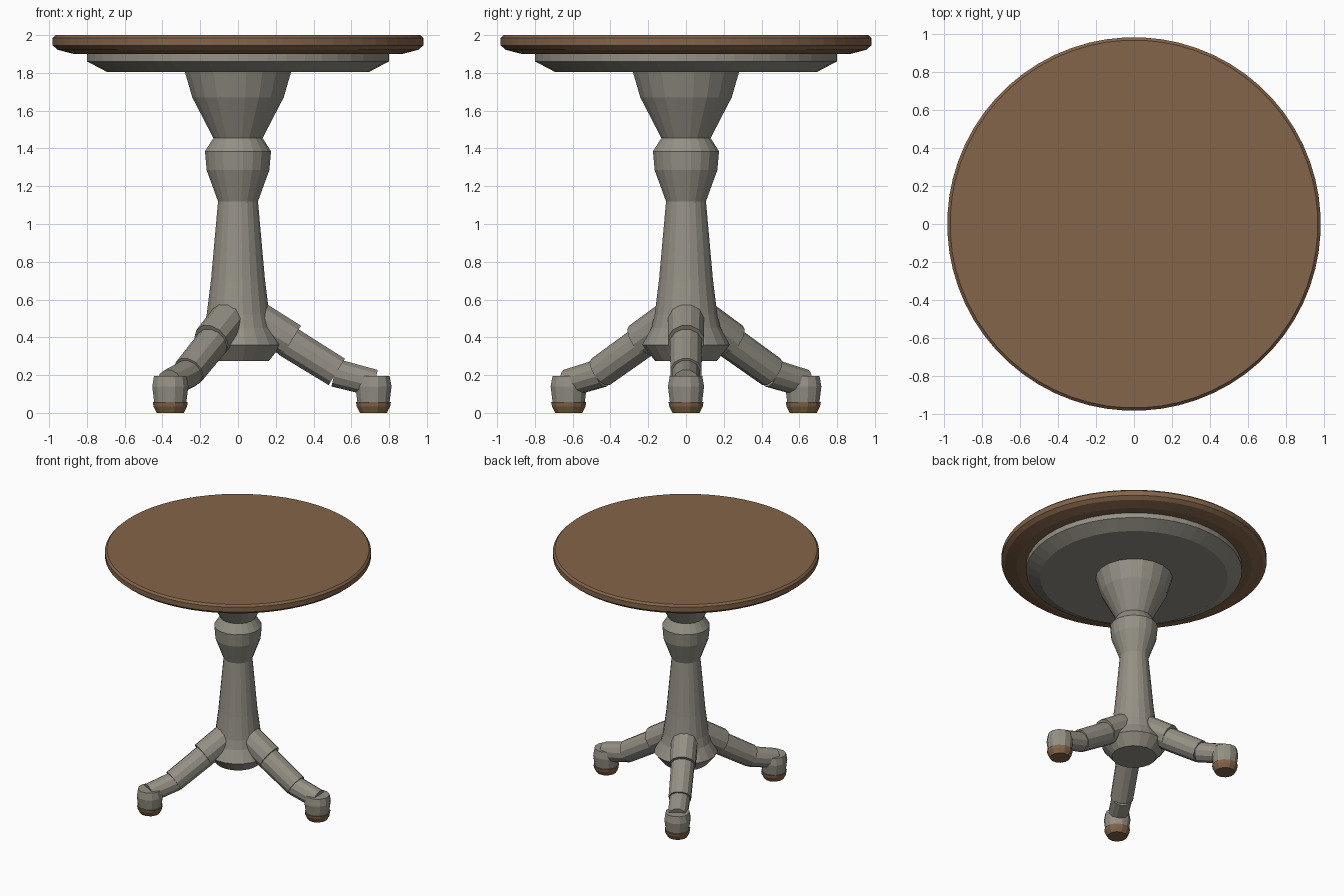
import bpy
import bmesh
from math import cos, sin, pi, radians
from mathutils import Vector, Matrix

if "Cube" in bpy.data.objects:
    bpy.data.objects.remove(bpy.data.objects["Cube"])


def make_material(name, color):
    mat = bpy.data.materials.new(name)
    mat.use_nodes = True
    mat.diffuse_color = color
    mat.node_tree.nodes["Principled BSDF"].inputs["Base Color"].default_value = color
    return mat


WOOD = make_material("brown wood", (0.23, 0.128, 0.067, 1))
STONE = make_material("warm grey", (0.30, 0.28, 0.235, 1))


def lathe(name, profile, sides, mat, matrix=Matrix()):
    """Capped, flat-shaded solid turned from (radius, height) points, bottom to top."""
    bm = bmesh.new()
    rings = []
    for r, z in profile:
        angles = [2 * pi * (i + 0.5) / sides for i in range(sides)]
        rings.append([bm.verts.new(matrix @ Vector((r * cos(a), r * sin(a), z))) for a in angles])
    for low, high in zip(rings, rings[1:]):
        for i in range(sides):
            j = (i + 1) % sides
            bm.faces.new((low[i], low[j], high[j], high[i]))
    bm.faces.new(rings[0][::-1])
    bm.faces.new(rings[-1])
    mesh = bpy.data.meshes.new(name)
    bm.to_mesh(mesh)
    bm.free()
    mesh.materials.append(mat)
    obj = bpy.data.objects.new(name, mesh)
    bpy.context.collection.objects.link(obj)
    return obj


def tube(name, start, end, r0, r1, turn):
    """Tapered leg piece between two (outward, height) points, turned about z."""
    a, b = Vector((start[0], 0, start[1])), Vector((end[0], 0, end[1]))
    axis = b - a
    matrix = turn @ Matrix.Translation(a) @ axis.to_track_quat("Z", "Y").to_matrix().to_4x4()
    return lathe(name, [(r0, 0), (r1, axis.length)], 12, STONE, matrix)


# Table top and the plate under it
lathe("table_top", [(0.87, 1.9), (0.955, 1.922), (0.982, 1.945), (0.982, 1.985), (0.967, 2.0)], 64, WOOD)
lathe("under_plate", [(0.695, 1.805), (0.8, 1.86), (0.8, 1.905)], 48, STONE)

# Turned column
lathe("column", [(0.165, 0.275), (0.235, 0.36), (0.185, 0.45), (0.168, 0.52), (0.145, 0.7),
                 (0.107, 1.12), (0.168, 1.285), (0.177, 1.385), (0.132, 1.455),
                 (0.245, 1.67), (0.286, 1.81)], 20, STONE)

# Three legs, one towards +x
for number, degrees in enumerate((0, 120, 240), 1):
    turn = Matrix.Rotation(radians(degrees), 4, "Z")
    tube(f"upper_leg_{number}", (0.10, 0.495), (0.283, 0.381), 0.1, 0.098, turn)
    tube(f"middle_leg_{number}", (0.26, 0.38), (0.523, 0.217), 0.088, 0.085, turn)
    tube(f"lower_leg_{number}", (0.513, 0.212), (0.722, 0.158), 0.077, 0.074, turn)
    place = turn @ Matrix.Translation((0.717, 0, 0))
    lathe(f"foot_{number}", [(0.088, 0.055), (0.099, 0.14), (0.089, 0.195)], 12, STONE, place)
    lathe(f"foot_pad_{number}", [(0.074, 0), (0.092, 0.035), (0.096, 0.058)], 12, WOOD, place)
